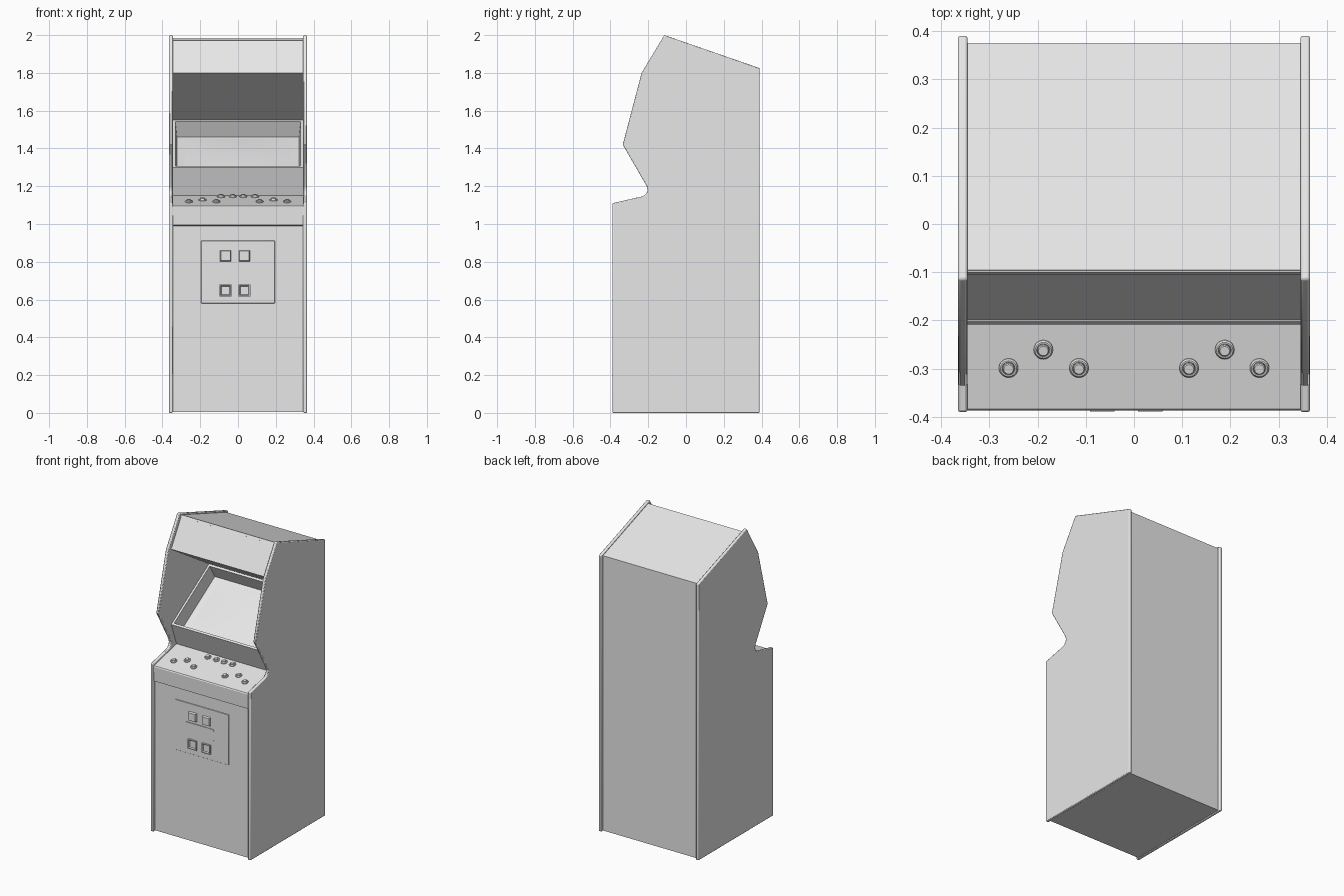
import bpy, bmesh, math
from mathutils import Matrix, Vector

if "Cube" in bpy.data.objects:
    bpy.data.objects.remove(bpy.data.objects["Cube"])

grey = bpy.data.materials.new("light grey")
grey.diffuse_color = (0.8, 0.8, 0.8, 1)
grey.use_nodes = True
grey.node_tree.nodes["Principled BSDF"].inputs["Base Color"].default_value = grey.diffuse_color


def finish(bm, name, smooth=True):
    bmesh.ops.recalc_face_normals(bm, faces=bm.faces)
    me = bpy.data.meshes.new(name)
    bm.to_mesh(me)
    bm.free()
    ob = bpy.data.objects.new(name, me)
    bpy.context.collection.objects.link(ob)
    me.materials.append(grey)
    if smooth:
        bpy.ops.object.select_all(action='DESELECT')
        ob.select_set(True)
        bpy.context.view_layer.objects.active = ob
        bpy.ops.object.shade_smooth_by_angle(angle=math.radians(35))
    return ob


def extrude_x(profile, x0, x1):
    """Solid from a (y, z) profile between x0 and x1."""
    bm = bmesh.new()
    face = bm.faces.new([bm.verts.new((x0, y, z)) for y, z in profile])
    ext = bmesh.ops.extrude_face_region(bm, geom=[face])
    bmesh.ops.translate(bm, vec=(x1 - x0, 0, 0),
                        verts=[v for v in ext['geom'] if isinstance(v, bmesh.types.BMVert)])
    bmesh.ops.recalc_face_normals(bm, faces=bm.faces)
    return bm


def bevel(ob, width, segments=2):
    m = ob.modifiers.new("bevel", 'BEVEL')
    m.width, m.segments, m.limit_method = width, segments, 'ANGLE'
    m.angle_limit = math.radians(50)


# Side panels with rounded edge trim
side = [(-0.39, 0), (-0.39, 1.11), (-0.235, 1.145), (-0.219, 1.152), (-0.208, 1.165),
        (-0.204, 1.18), (-0.208, 1.2), (-0.335, 1.42), (-0.235, 1.80), (-0.115, 2.0),
        (0.39, 1.825), (0.39, 0)]
for name, s in (("left_side_panel", -1), ("right_side_panel", 1)):
    bevel(finish(extrude_x(side, s * 0.345, s * 0.365), name), 0.005)

# Cabinet body with sunken screen well
body = [(-0.372, 0.004), (-0.372, 0.99), (-0.385, 0.995), (-0.387, 1.09), (-0.383, 1.096),
        (-0.15, 1.152), (-0.205, 1.3), (0.19, 1.55), (-0.205, 1.797), (-0.095, 1.983),
        (0.375, 1.82), (0.375, 0.004)]
bm = extrude_x(body, -0.346, 0.346)
bm.faces.ensure_lookup_table()
well = min(bm.faces, key=lambda f: (f.calc_center_median() - Vector((0, -0.0075, 1.425))).length)
bmesh.ops.inset_individual(bm, faces=[well], thickness=0.02)
bmesh.ops.inset_individual(bm, faces=[well], thickness=0.012, depth=-0.092)
centre, normal = well.calc_center_median(), well.normal.copy()
finish(bm, "cabinet_body", smooth=False)

# Slightly bulging screen glass
bm = bmesh.new()
bmesh.ops.create_grid(bm, x_segments=12, y_segments=10, size=1)
for v in bm.verts:
    u, w = v.co.x, v.co.y
    v.co = (u * 0.28, w * 0.19, 0.010 * (1 - u * u) * (1 - w * w) + 0.001)
tilt = math.atan2(0.25, 0.395)
bmesh.ops.transform(bm, verts=bm.verts,
                    matrix=Matrix.Translation(centre) @ Matrix.Rotation(tilt, 4, 'X'))
screen = finish(bm, "screen_glass")
if screen.data.polygons[0].normal.dot(normal) < 0:
    screen.data.flip_normals()


# Control buttons: rim with a dished cap, turned from a profile
def button(name, x, y, scale=1.0):
    rings = [(0.020, -0.003), (0.020, 0.004), (0.017, 0.008), (0.014, 0.008),
             (0.0125, 0.005), (0.012, 0.012), (0.010, 0.014)]
    n = 20
    bm = bmesh.new()
    loops = [[bm.verts.new((r * scale * math.cos(2 * math.pi * i / n),
                            r * scale * math.sin(2 * math.pi * i / n), h)) for i in range(n)]
             for r, h in rings]
    for a, b in zip(loops, loops[1:]):
        for i in range(n):
            bm.faces.new((a[i], a[(i + 1) % n], b[(i + 1) % n], b[i]))
    bm.faces.new(loops[-1])
    bm.faces.new(loops[0][::-1])
    slope = 0.056 / 0.233
    bmesh.ops.transform(bm, verts=bm.verts,
                        matrix=Matrix.Translation((x, y, 1.096 + (y + 0.383) * slope))
                        @ Matrix.Rotation(math.atan(slope), 4, 'X'))
    finish(bm, name)


for x, y in ((0.26, -0.298), (0.188, -0.26), (0.114, -0.298)):
    for s in (-1, 1):
        button("play_button", s * x, y)
for x in (-0.09, -0.028, 0.028, 0.09):
    button("start_button", x, -0.185)


# Coin door parts: blocks lying on the front, optionally tapered
def block(name, x0, x1, z0, z1, y_front, y_back, taper=0.0, width=0.0, round_corners=0.0):
    bm = bmesh.new()
    bmesh.ops.create_cube(bm, size=1)
    for v in bm.verts:
        t = taper if v.co.y < 0 else 0
        v.co = ((x0 + t if v.co.x < 0 else x1 - t), (y_front if v.co.y < 0 else y_back),
                (z0 + t if v.co.z < 0 else z1 - t))
    if round_corners:
        edges = [e for e in bm.edges if abs(e.verts[0].co.y - e.verts[1].co.y) > 1e-4]
        bmesh.ops.bevel(bm, geom=edges, offset=round_corners, segments=4,
                        profile=0.5, affect='EDGES')
    ob = finish(bm, name)
    if width:
        bevel(ob, width)


block("coin_door", -0.195, 0.195, 0.58, 0.912, -0.377, -0.36, width=0.002)
block("coin_plate", -0.122, 0.09, 0.705, 0.787, -0.381, -0.37, round_corners=0.014)
for x in (-0.066, 0.034):
    block("coin_slot", x - 0.031, x + 0.031, 0.80, 0.862, -0.389, -0.37, taper=0.006)
    # Coin return: open frame around a sunken flap
    bm = bmesh.new()
    bmesh.ops.create_cube(bm, size=1, matrix=Matrix.Translation((x, -0.379, 0.648))
                          @ Matrix.Diagonal((0.062, 0.016, 0.062, 1)))
    front = min(bm.faces, key=lambda f: f.calc_center_median().y)
    bm.normal_update()
    bmesh.ops.inset_individual(bm, faces=[front], thickness=0.008)
    bmesh.ops.inset_individual(bm, faces=[front], thickness=0.005, depth=-0.009)
    finish(bm, "coin_return", smooth=False)

# Marquee retainer strips
for name, y, z in (("marquee_lower_trim", -0.203, 1.803), ("marquee_upper_trim", -0.1, 1.977)):
    bm = bmesh.new()
    bmesh.ops.create_cube(bm, size=1, matrix=Matrix.Translation((0, y, z))
                          @ Matrix.Rotation(math.radians(-30.6), 4, 'X')
                          @ Matrix.Diagonal((0.69, 0.006, 0.012, 1)))
    finish(bm, name, smooth=False)
